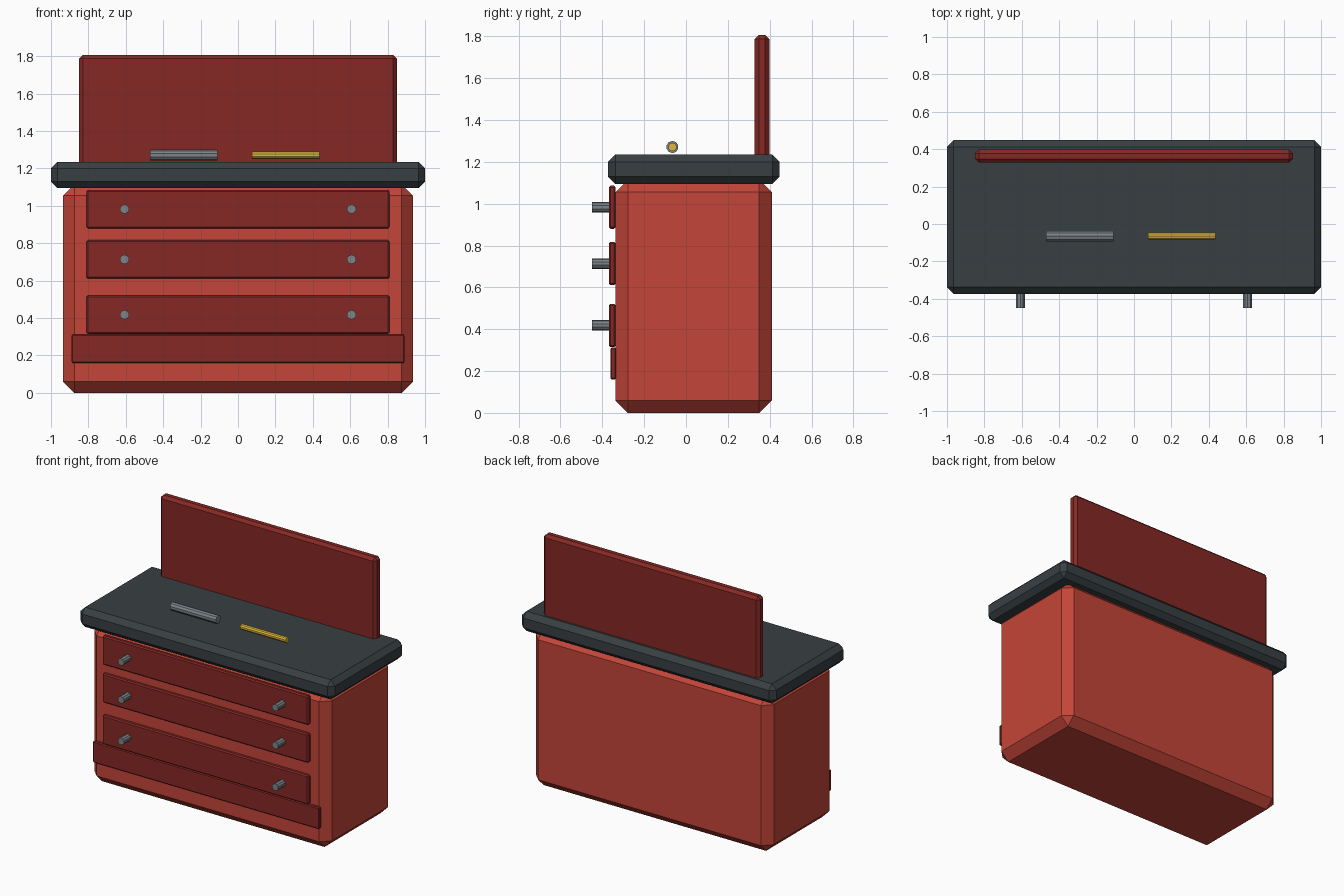
import bpy, bmesh
from mathutils import Matrix, Vector

if "Cube" in bpy.data.objects:
    bpy.data.objects.remove(bpy.data.objects["Cube"])


def material(name, rgb):
    m = bpy.data.materials.new(name)
    m.diffuse_color = (*rgb, 1)
    m.use_nodes = True
    m.node_tree.nodes["Principled BSDF"].inputs["Base Color"].default_value = m.diffuse_color
    return m


RED = material("red_paint", (0.55, 0.06, 0.04))
DARK_RED = material("dark_red_paint", (0.24, 0.022, 0.018))
SLATE = material("slate_top", (0.04, 0.05, 0.055))
STEEL = material("steel", (0.2, 0.23, 0.25))
YELLOW = material("yellow_plastic", (0.75, 0.48, 0.04))


def finish(bm, name, mat):
    me = bpy.data.meshes.new(name)
    bm.to_mesh(me)
    bm.free()
    me.materials.append(mat)
    ob = bpy.data.objects.new(name, me)
    bpy.context.collection.objects.link(ob)
    return ob


def box(name, x, y, z, chamfer, mat):
    """Chamfered box from (min, max) ranges."""
    bm = bmesh.new()
    lo, hi = Vector((x[0], y[0], z[0])), Vector((x[1], y[1], z[1]))
    bmesh.ops.create_cube(bm, size=1, matrix=Matrix.Translation((lo + hi) / 2) @ Matrix.Diagonal((*(hi - lo), 1)))
    bmesh.ops.bevel(bm, geom=bm.edges[:], offset=chamfer, segments=1, affect='EDGES')
    return finish(bm, name, mat)


def rod(name, start, end, radius, mat, sides=10):
    """Flat-sided cylinder between two points."""
    bm = bmesh.new()
    a, b = Vector(start), Vector(end)
    turn = (b - a).to_track_quat('Z', 'Y').to_matrix().to_4x4()
    bmesh.ops.create_cone(bm, cap_ends=True, segments=sides, radius1=radius, radius2=radius,
                          depth=(b - a).length, matrix=Matrix.Translation((a + b) / 2) @ turn)
    return finish(bm, name, mat)


# Cabinet, worktop and backboard
box("cabinet_body", (-0.935, 0.935), (-0.338, 0.41), (0, 1.115), 0.06, RED)
box("worktop", (-1, 1), (-0.373, 0.448), (1.095, 1.235), 0.035, SLATE)
box("backboard", (-0.85, 0.85), (0.328, 0.398), (1.2, 1.807), 0.02, DARK_RED)

# Drawers with two knobs each
for i, z in enumerate((0.418, 0.714, 0.983), 1):
    box(f"drawer_{i}", (-0.81, 0.81), (-0.369, -0.336), (z - 0.103, z + 0.103), 0.008, DARK_RED)
    for side, x in (("left", -0.607), ("right", 0.607)):
        rod(f"knob_{i}_{side}", (x, -0.449, z), (x, -0.36, z), 0.025, STEEL)

# Lower rail under the drawers
box("lower_rail", (-0.89, 0.89), (-0.361, -0.334), (0.16, 0.312), 0.006, DARK_RED)

# Tools above the worktop
rod("steel_tool", (-0.47, -0.065, 1.271), (-0.11, -0.065, 1.271), 0.029, STEEL)
rod("yellow_tool", (0.075, -0.065, 1.271), (0.435, -0.065, 1.271), 0.02, YELLOW)
